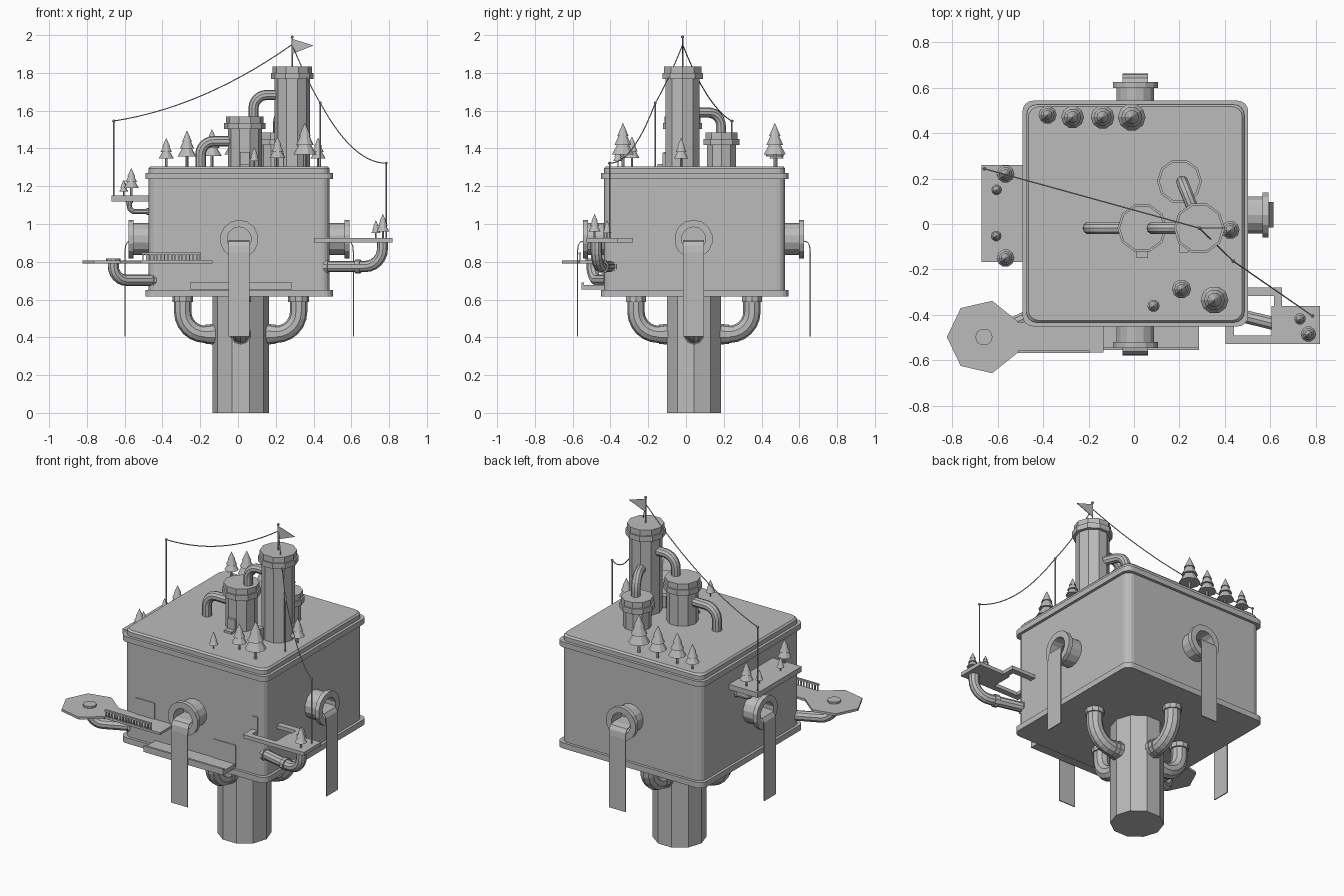
import bpy, bmesh, math
from mathutils import Vector as V

if "Cube" in bpy.data.objects:
    bpy.data.objects.remove(bpy.data.objects["Cube"])

mat = bpy.data.materials.new("plain grey")
mat.diffuse_color = (0.5, 0.5, 0.5, 1)
mat.use_nodes = True
mat.node_tree.nodes["Principled BSDF"].inputs["Base Color"].default_value = mat.diffuse_color


def finish(name, bm):
    bmesh.ops.recalc_face_normals(bm, faces=bm.faces)
    me = bpy.data.meshes.new(name)
    bm.to_mesh(me)
    bm.free()
    me.materials.append(mat)
    ob = bpy.data.objects.new(name, me)
    bpy.context.collection.objects.link(ob)
    return ob


def loft(name, rings, cap=True, closed=False):
    """Skin a list of point rings."""
    bm = bmesh.new()
    rs = [[bm.verts.new(p) for p in r] for r in rings]
    n = len(rs[0])
    pairs = list(zip(rs, rs[1:])) + ([(rs[-1], rs[0])] if closed else [])
    for a, b in pairs:
        for i in range(n):
            j = (i + 1) % n
            bm.faces.new((a[i], a[j], b[j], b[i]))
    if cap and not closed:
        bm.faces.new(rs[0])
        bm.faces.new(rs[-1])
    return finish(name, bm)


def ring(c, d, r, n, turn=0.0):
    d = V(d).normalized()
    u = V((0, 0, 1)) if abs(d.z) < 0.9 else V((1, 0, 0))
    u = (u - d * u.dot(d)).normalized()
    w = d.cross(u)
    return [V(c) + (u * math.cos(t) + w * math.sin(t)) * r
            for t in (turn + 2 * math.pi * i / n for i in range(n))]


def cyl(name, a, b, r1, r2=None, n=10, turn=0.0):
    a, b = V(a), V(b)
    r2 = r1 if r2 is None else r2
    return loft(name, [ring(a, b - a, r1, n, turn), ring(b, b - a, r2, n, turn)])


def sweep(name, pts, r, n=10):
    pts = [V(p) for p in pts]
    dirs = [(pts[min(i + 1, len(pts) - 1)] - pts[max(i - 1, 0)]).normalized() for i in range(len(pts))]
    offs = [p - pts[0] for p in ring(pts[0], dirs[0], r, n)]
    rings = []
    for i, p in enumerate(pts):
        if i:
            q = dirs[i - 1].rotation_difference(dirs[i])
            offs = [q @ o for o in offs]
        rings.append([p + o for o in offs])
    return loft(name, rings)


def elbow(name, a, c, b, bend, r, fl=0.012, ft=0.03):
    """Pipe a-c-b with a round corner and a flange at both ends."""
    a, b, c = V(a), V(b), V(c)
    da, db = (a - c).normalized(), (b - c).normalized()
    o = c + (da + db) * bend
    arc = [o - db * bend * math.cos(t) - da * bend * math.sin(t) for t in (math.pi / 12 * i for i in range(7))]
    sweep(name, [a] + arc + [b], r)
    cyl(name + "_flange_a", a, a - da * ft, r + fl)
    cyl(name + "_flange_b", b, b - db * ft, r + fl)


def box(name, x0, x1, y0, y1, z0, z1):
    q = [(x0, y0), (x1, y0), (x1, y1), (x0, y1)]
    return loft(name, [[(x, y, z) for x, y in q] for z in (z0, z1)])


def rounded_slab(name, levels, cx=0.006, cy=0.046, rad=0.045):
    rings = []
    for h, z in levels:
        rings.append([(cx + sx * (h - rad) + rad * math.cos(t), cy + sy * (h - rad) + rad * math.sin(t), z)
                      for k, (sx, sy) in enumerate([(1, 1), (-1, 1), (-1, -1), (1, -1)])
                      for t in (math.pi / 2 * (k + i / 4) for i in range(5))])
    return loft(name, rings)


# Main block with rims
rounded_slab("main_block", [(0.479, 0.62), (0.479, 1.295), (0.470, 1.305)])
rounded_slab("top_rim", [(0.496, 1.237), (0.496, 1.27)])
rounded_slab("bottom_rim", [(0.496, 0.615), (0.496, 0.65)])

# Central column and its four support pipes
CX, CY = 0.014, 0.042
cyl("column", (CX, CY, 0), (CX, CY, 0.62), 0.15)
for i, (dx, dy) in enumerate([(1, 0), (-1, 0), (0, 1), (0, -1)]):
    P = lambda d, z: (CX + dx * d, CY + dy * d, z)
    elbow(f"support_pipe_{i}", P(0.13, 0.416), P(0.307, 0.416), P(0.307, 0.616), 0.12, 0.046, 0.009)
    cyl(f"support_collar_{i}", P(0.14, 0.416), P(0.185, 0.416), 0.051)

# Four open outlets, each with a falling sheet of water
for i, (dx, dy, fall) in enumerate([(1, 0, 0.605), (-1, 0, 0.605), (0, 1, 0.618), (0, -1, 0.615)]):
    d = V((dx, dy, 0))
    s = V((-dy, dx, 0))
    o = V((0.006, 0.04, 0.92))
    prof = [(0.46, 0.084), (0.558, 0.084), (0.558, 0.102), (0.585, 0.102), (0.585, 0.064), (0.49, 0.064)]
    loft(f"outlet_{i}", [ring(o + d * t, d, r, 14) for t, r in prof])
    path = [(0.49, 0.912), (0.57, 0.912), (fall - 0.015, 0.905), (fall - 0.004, 0.885), (fall, 0.85), (fall, 0.405)]
    rings = []
    for k, (t, z) in enumerate(path):
        n = d * 0.003 if k > 2 else V((0, 0, 0.003))
        c = V((o.x, o.y, z)) + d * t
        rings.append([c + s * 0.056 + n, c - s * 0.056 + n, c - s * 0.056 - n, c + s * 0.056 - n])
    loft(f"water_sheet_{i}", rings)

# Roof tanks
for name, x, y, r, h in [("tall_tank", 0.287, -0.018, 0.094, 1.835),
                         ("middle_tank", 0.036, -0.018, 0.09, 1.57),
                         ("small_tank", 0.2, 0.188, 0.08, 1.485)]:
    cyl(name, (x, y, 1.3), (x, y, h - 0.02), r)
    cyl(name + "_rim", (x, y, h - 0.068), (x, y, h - 0.035), r + 0.019)
    cyl(name + "_lid", (x, y, h - 0.04), (x, y, h), r + 0.01)
box("middle_tank_door", 0.01, 0.062, -0.118, -0.1, 1.305, 1.38)
box("middle_tank_step", 0.01, 0.062, -0.15, -0.1, 1.305, 1.318)
box("tall_tank_door", 0.2, 0.24, -0.125, -0.09, 1.305, 1.375)

# Roof pipes
elbow("roof_pipe", (-0.198, -0.018, 1.305), (-0.198, -0.018, 1.438), (-0.04, -0.018, 1.438), 0.07, 0.028, 0.007, -0.015)
elbow("tank_link_high", (0.082, -0.018, 1.57), (0.082, -0.018, 1.683), (0.21, -0.018, 1.683), 0.07, 0.027, 0.007, -0.015)
elbow("tank_link_low", (0.212, 0.185, 1.485), (0.212, 0.185, 1.59), (0.262, 0.06, 1.59), 0.07, 0.027, 0.007, -0.015)

# Flag and mast
cyl("mast", (0.287, -0.018, 1.83), (0.287, -0.018, 1.99), 0.004, n=6)
loft("flag", [[(0.287, y, 1.98), (0.4, y, 1.945), (0.287, y, 1.9)] for y in (-0.02, -0.016)])


def knob(name, p):
    bm = bmesh.new()
    bmesh.ops.create_icosphere(bm, subdivisions=1, radius=0.009)
    bmesh.ops.translate(bm, verts=bm.verts, vec=p)
    finish(name, bm)


knob("mast_knob", (0.287, -0.018, 1.99))

# Posts and hanging wires
top = (0.287, -0.018, 1.95)
left, mid, right = (-0.658, 0.243, 1.545), (0.436, -0.163, 1.64), (0.785, -0.404, 1.322)
for name, p, z in [("left_post", left, 1.14), ("middle_post", mid, 1.3), ("right_post", right, 0.91)]:
    cyl(name, (p[0], p[1], z), p, 0.004, n=6)
    knob(name + "_knob", p)
for i, (a, b, sag) in enumerate([(top, left, 0.065), (top, mid, 0.015), (mid, right, 0.08)]):
    sweep(f"wire_{i}", [V(a).lerp(V(b), t) - V((0, 0, 4 * sag * t * (1 - t)))
                        for t in (k / 14 for k in range(15))], 0.003, 5)

# Left balcony with brackets
box("left_balcony", -0.67, -0.47, -0.167, 0.26, 1.118, 1.15)
for i, y in enumerate((-0.1, 0.19)):
    elbow(f"balcony_bracket_{i}", (-0.575, y, 1.12), (-0.575, y, 1.066), (-0.474, y, 1.066), 0.03, 0.014, 0.004, 0.01)

# Right platform, corner walkways and pipe
box("right_platform", 0.604, 0.817, -0.527, -0.36, 0.903, 0.925)
for i, b in enumerate([(0.402, 0.44, -0.527, -0.43), (0.44, 0.604, -0.527, -0.491),
                       (0.48, 0.65, -0.316, -0.28), (0.615, 0.65, -0.36, -0.316)]):
    box(f"corner_walkway_{i}", *b, 0.903, 0.925)
elbow("right_platform_pipe", (0.48, -0.405, 0.775), (0.765, -0.475, 0.775), (0.765, -0.475, 0.903), 0.095, 0.03, 0.008, -0.02)
a, b = V((0.48, -0.405, 0.775)), V((0.765, -0.475, 0.775))
cyl("right_pipe_collar", a.lerp(b, 0.5), a.lerp(b, 0.59), 0.037)

# Left landing pad, bridge, railing and pipe
cyl("landing_pad", (-0.66, -0.497, 0.792), (-0.66, -0.497, 0.806), 0.163, n=7, turn=math.pi)
box("bridge", -0.53, -0.135, -0.565, -0.43, 0.792, 0.806)
box("handrail", -0.51, -0.195, -0.568, -0.556, 0.838, 0.848)
for i in range(17):
    x = -0.506 + i * 0.0189
    box(f"baluster_{i}", x, x + 0.007, -0.565, -0.559, 0.8, 0.84)
elbow("pad_pipe", (-0.46, -0.405, 0.702), (-0.66, -0.497, 0.702), (-0.66, -0.497, 0.793), 0.075, 0.03, 0.008, -0.025)

# Lower front walkway and doors
box("lower_walkway", -0.255, 0.285, -0.553, -0.43, 0.652, 0.678)
box("lower_walkway_lip", -0.255, 0.285, -0.553, -0.54, 0.678, 0.69)
for i, (x0, x1, z0, z1) in enumerate([(-0.392, -0.262, 0.8, 0.905), (-0.255, -0.12, 0.66, 0.793),
                                      (0.14, 0.288, 0.66, 0.793), (0.402, 0.44, 0.92, 1.005)]):
    box(f"door_{i}", x0, x1, -0.438, -0.43, z0, z1)


# Trees: trunk and three stacked cones
def tree(i, x, y, z, r):
    h = 3.75 * r
    cyl(f"trunk_{i}", (x, y, z - 0.005), (x, y, z + 0.35 * h), r * 0.15, n=6)
    for k, (lo, hi, w, t) in enumerate([(0.28, 0.56, 1, 0.4), (0.5, 0.77, 0.76, 0.28), (0.7, 1.0, 0.52, 0.02)]):
        cyl(f"foliage_{i}_{k}", (x, y, z + lo * h), (x, y, z + hi * h), r * w, r * t, n=10)


trees = [(-0.38, 0.48, 1.305, 0.04), (-0.27, 0.47, 1.305, 0.05), (-0.138, 0.47, 1.305, 0.052),
         (-0.01, 0.47, 1.305, 0.061), (0.424, -0.026, 1.305, 0.04), (0.209, -0.286, 1.305, 0.042),
         (0.086, -0.36, 1.305, 0.027), (0.354, -0.334, 1.305, 0.061),
         (-0.565, 0.22, 1.15, 0.039), (-0.604, 0.15, 1.15, 0.022), (-0.606, -0.053, 1.15, 0.022),
         (-0.565, -0.15, 1.15, 0.039), (0.73, -0.418, 0.925, 0.025), (0.767, -0.484, 0.925, 0.034)]
for i, t in enumerate(trees):
    tree(i, *t)
